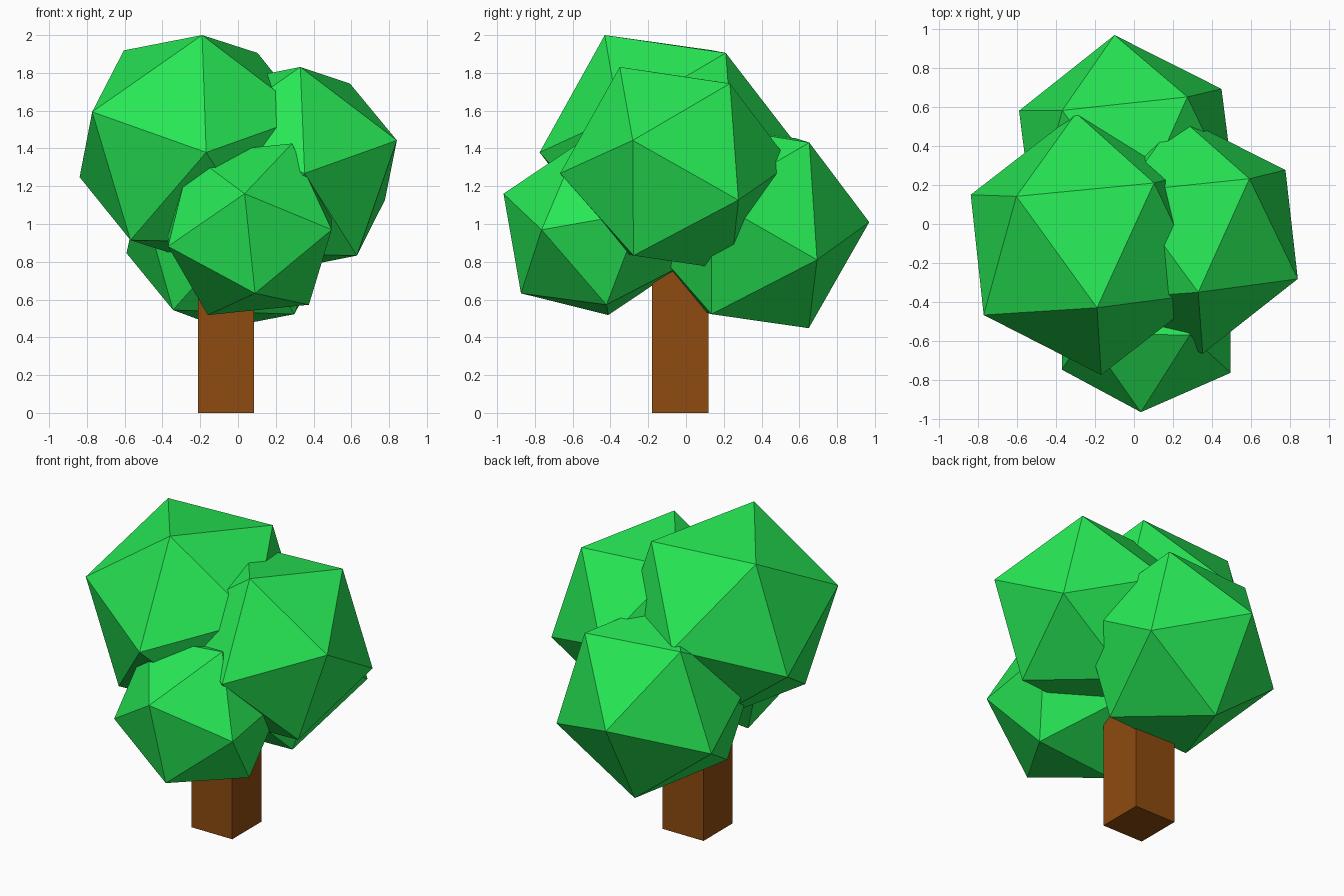
import bpy, bmesh
from mathutils import Vector, Matrix

if "Cube" in bpy.data.objects:
    bpy.data.objects.remove(bpy.data.objects["Cube"])


def material(name, color):
    m = bpy.data.materials.new(name)
    m.diffuse_color = (*color, 1)
    m.use_nodes = True
    m.node_tree.nodes["Principled BSDF"].inputs["Base Color"].default_value = m.diffuse_color
    return m


def finish(bm, name, mat):
    me = bpy.data.meshes.new(name)
    bm.to_mesh(me)
    bm.free()
    me.materials.append(mat)
    ob = bpy.data.objects.new(name, me)
    bpy.context.collection.objects.link(ob)
    return ob


def frame(a, b):
    """Orthonormal axes: x along a, y towards b."""
    x = a.normalized()
    z = a.cross(b).normalized()
    return Matrix((x, z.cross(x), z)).transposed()


def leaf_clump(name, centre, radius, tip, neighbour):
    """Icosahedron turned so one corner points at tip, an adjacent one at neighbour."""
    c = Vector(centre)
    bm = bmesh.new()
    bmesh.ops.create_icosphere(bm, subdivisions=1, radius=radius)
    bm.verts.ensure_lookup_table()
    v = bm.verts[0]
    src = frame(v.co, v.link_edges[0].other_vert(v).co)
    rot = frame(Vector(tip) - c, Vector(neighbour) - c) @ src.transposed()
    bmesh.ops.transform(bm, matrix=Matrix.Translation(c) @ rot.to_4x4(), verts=bm.verts)
    return finish(bm, name, leaf)


leaf = material("leaf_green", (0.02, 0.80, 0.09))
bark = material("bark_brown", (0.27, 0.07, 0.005))

# Square trunk, its top buried in the leaves
bm = bmesh.new()
bmesh.ops.create_cube(bm, size=1)
bmesh.ops.scale(bm, vec=(0.295, 0.30, 1.1), verts=bm.verts)
bmesh.ops.translate(bm, vec=(-0.063, -0.03, 0.55), verts=bm.verts)
finish(bm, "trunk", bark)

# Four faceted leaf clumps
leaf_clump("leaves_top_left", (-0.233, -0.103, 1.41), 0.676, (-0.19, -0.43, 2.0), (-0.77, -0.47, 1.6))
leaf_clump("leaves_right", (0.29, -0.056, 1.294), 0.614, (0.33, -0.35, 1.83), (0.84, -0.28, 1.44))
leaf_clump("leaves_front", (0.063, -0.491, 0.972), 0.512, (0.035, -0.965, 1.16), (0.495, -0.765, 0.97))
leaf_clump("leaves_back", (-0.035, 0.359, 0.988), 0.615, (-0.10, 0.97, 1.01), (0.45, 0.69, 0.81))
